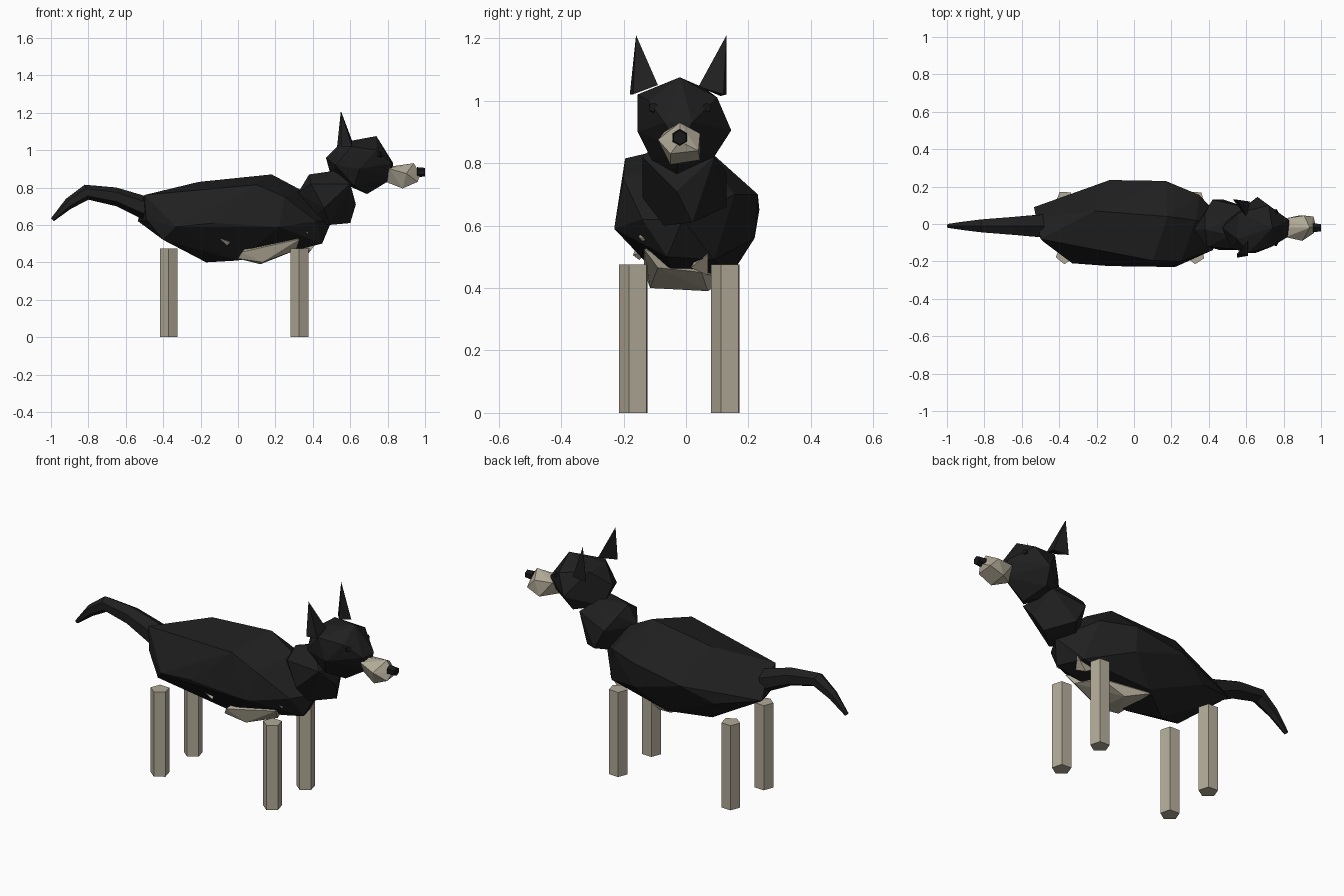
import bpy, bmesh, math
from mathutils import Vector

default = bpy.data.objects.get("Cube")
if default:
    bpy.data.objects.remove(default, do_unlink=True)


def make_material(name, colour):
    material = bpy.data.materials.new(name)
    material.use_nodes = True
    rgba = (*colour, 1)
    material.diffuse_color = rgba
    material.node_tree.nodes["Principled BSDF"].inputs["Base Color"].default_value = rgba
    return material


black_coat = make_material("black coat", (0.014, 0.014, 0.014))
tan_coat = make_material("tan coat", (0.44, 0.40, 0.31))
nose_black = make_material("nose black", (0.009, 0.009, 0.01))


def finish(name, bm, material):
    """Turn a bmesh into a flat shaded object."""
    bmesh.ops.recalc_face_normals(bm, faces=bm.faces)
    mesh = bpy.data.meshes.new(name)
    bm.to_mesh(mesh)
    bm.free()
    mesh.materials.append(material)
    obj = bpy.data.objects.new(name, mesh)
    bpy.context.collection.objects.link(obj)
    return obj


def faceted(name, points, material):
    """Faceted lump wrapped round a few corner points, in hundredths."""
    bm = bmesh.new()
    for point in points:
        bm.verts.new(Vector(point) / 100)
    result = bmesh.ops.convex_hull(bm, input=bm.verts)
    loose = {v for v in result["geom_interior"] + result["geom_unused"]
             if isinstance(v, bmesh.types.BMVert)}
    bmesh.ops.delete(bm, geom=list(loose), context="VERTS")
    return finish(name, bm, material)


def loft(name, rings, material):
    """Skin a stack of vertex rings and close both ends."""
    bm = bmesh.new()
    loops = [[bm.verts.new(co) for co in ring] for ring in rings]
    for a, b in zip(loops, loops[1:]):
        for i in range(len(a)):
            j = (i + 1) % len(a)
            bm.faces.new((a[i], a[j], b[j], b[i]))
    bm.faces.new(loops[0])
    bm.faces.new(loops[-1])
    return finish(name, bm, material)


# Torso, slightly lopsided like a hand-cut block
faceted("torso", [
    (-50, -8, 76), (-52, 3, 71), (-53.5, 9, 62), (-49, -9, 63),
    (-21, 7, 83), (18, 4, 87), (33, 2, 79), (10, -19.5, 81.5),
    (-33, -21, 59), (-40, -14, 52), (-13, -22.5, 61), (22, -23, 59), (25, -20, 75),
    (-13, 23.5, 65), (17, 22, 56), (17, 23, 70), (-30, 17, 57),
    (-17, 1, 40), (0, -6, 41), (2, 14, 43.5), (33, -5, 47),
    (45, -6, 50), (40, 9, 49), (50, -1, 62), (35, 15.5, 70), (42, -14, 62),
], black_coat)

# Neck
faceted("neck", [
    (32, -3, 77), (38, -3, 87), (38, 6, 84), (39, -12, 82), (52, -6, 89), (52, 3, 89),
    (60, 9, 82), (60, -14, 82), (63, -3, 71), (60, 2, 61), (49, -7, 60),
    (48, 13, 66), (46, -14, 69), (42, 13, 77), (38, 0, 62),
], black_coat)

# Head
faceted("head", [
    (47, -2, 96), (55, -8, 104), (56, 6, 104), (74, -2, 107.5),
    (83, 2, 93), (82, -7, 93), (83, -2, 85), (69, -3, 76.5), (64, 9, 82),
    (62, -11, 81), (50, 2, 85), (52, -13, 92), (66, 14.5, 90.5),
    (65, -15.5, 90), (61, -15.5, 102), (74, -12, 100), (72, 10, 101),
], black_coat)

# Muzzle
faceted("muzzle", [
    (79, -2, 83), (81, -7, 90), (81, 3, 90), (94, -2, 93), (97.5, -2, 87),
    (96, 4, 84), (91, 4.5, 89.5), (88, 4.5, 81), (88, -5, 79.5),
    (96, -5, 83), (90, -9, 87.5), (80, -2, 91),
], tan_coat)

# Ears
ears = {
    "right_ear": [(55, -16, 121), (55, -18, 102), (61, -17, 102), (61, -9, 105)],
    "left_ear": [(55, 13, 121), (60, 4, 104.5), (62, 12, 102), (53, 13, 102), (57, 11, 101.5)],
}
for name, corners in ears.items():
    faceted(name, corners, black_coat)

# Pale belly and chest patches that break through the underside
faceted("belly_patch", [
    (0, -12, 42), (2, -13.5, 45.5), (13, -11.5, 40), (12, 7, 39),
    (33, -13.5, 52.5), (31, -9, 46.5), (0, 13, 42.5), (25, 5, 45), (10, 0, 55),
], tan_coat)
faceted("chest_patch", [
    (39, 1.5, 46.5), (42.5, 7, 51), (37, 7, 44), (34, 4, 51), (32, 7, 47),
], tan_coat)
faceted("flank_spot", [(-10, -16, 53), (-4, -17, 50.5), (-6, -15, 49), (-6, -10, 53)], tan_coat)
faceted("shoulder_spot", [(36, -15, 57), (38, -15, 56), (37, -14, 55), (36, -10, 56)], tan_coat)

# Five-sided legs
LEG_RADIUS = 0.05
LEG_HEIGHT = 0.475


def pentagon(x, y, z):
    angles = [math.radians(195) + k * math.tau / 5 for k in range(5)]
    return [(x + LEG_RADIUS * math.cos(a), y + LEG_RADIUS * math.sin(a), z) for a in angles]


for end, x in (("front", 0.329), ("back", -0.37)):
    for side, y in (("left", 0.13), ("right", -0.165)):
        loft(f"{end}_{side}_leg", [pentagon(x, y, 0), pentagon(x, y, LEG_HEIGHT)], tan_coat)

# Tail: rings given by their upper and lower edge and half width
tail_sections = [
    ((-0.48, 0.75), (-0.51, 0.63), 0.07),
    ((-0.65, 0.80), (-0.65, 0.70), 0.055),
    ((-0.82, 0.815), (-0.80, 0.735), 0.04),
    ((-0.92, 0.74), (-0.895, 0.685), 0.026),
    ((-1.0, 0.635), (-0.985, 0.62), 0.012),
]
tail_rings = []
for upper, lower, half_width in tail_sections:
    top, bottom = Vector(upper), Vector(lower)
    ring = []
    for k in range(6):
        angle = k * math.tau / 6
        spot = top.lerp(bottom, 0.5 - 0.5 * math.cos(angle))
        ring.append((spot.x, -0.01 + half_width * math.sin(angle), spot.y))
    tail_rings.append(ring)
loft("tail", tail_rings, black_coat)


# Nose and eyes: small six-sided studs pointing forward
def stud(name, centre, radius, depth, direction):
    bm = bmesh.new()
    bmesh.ops.create_cone(bm, cap_ends=True, segments=6, radius1=radius,
                          radius2=radius * 0.85, depth=depth)
    turn = Vector(direction).to_track_quat("Z", "Y").to_matrix().to_4x4()
    turn.translation = centre
    bm.transform(turn)
    return finish(name, bm, nose_black)


stud("nose", (0.978, -0.02, 0.882), 0.027, 0.044, (1, 0, 0))
stud("left_eye", (0.752, 0.062, 0.975), 0.018, 0.03, (1, 0.45, 0.3))
stud("right_eye", (0.752, -0.1, 0.975), 0.018, 0.03, (1, -0.45, 0.3))
